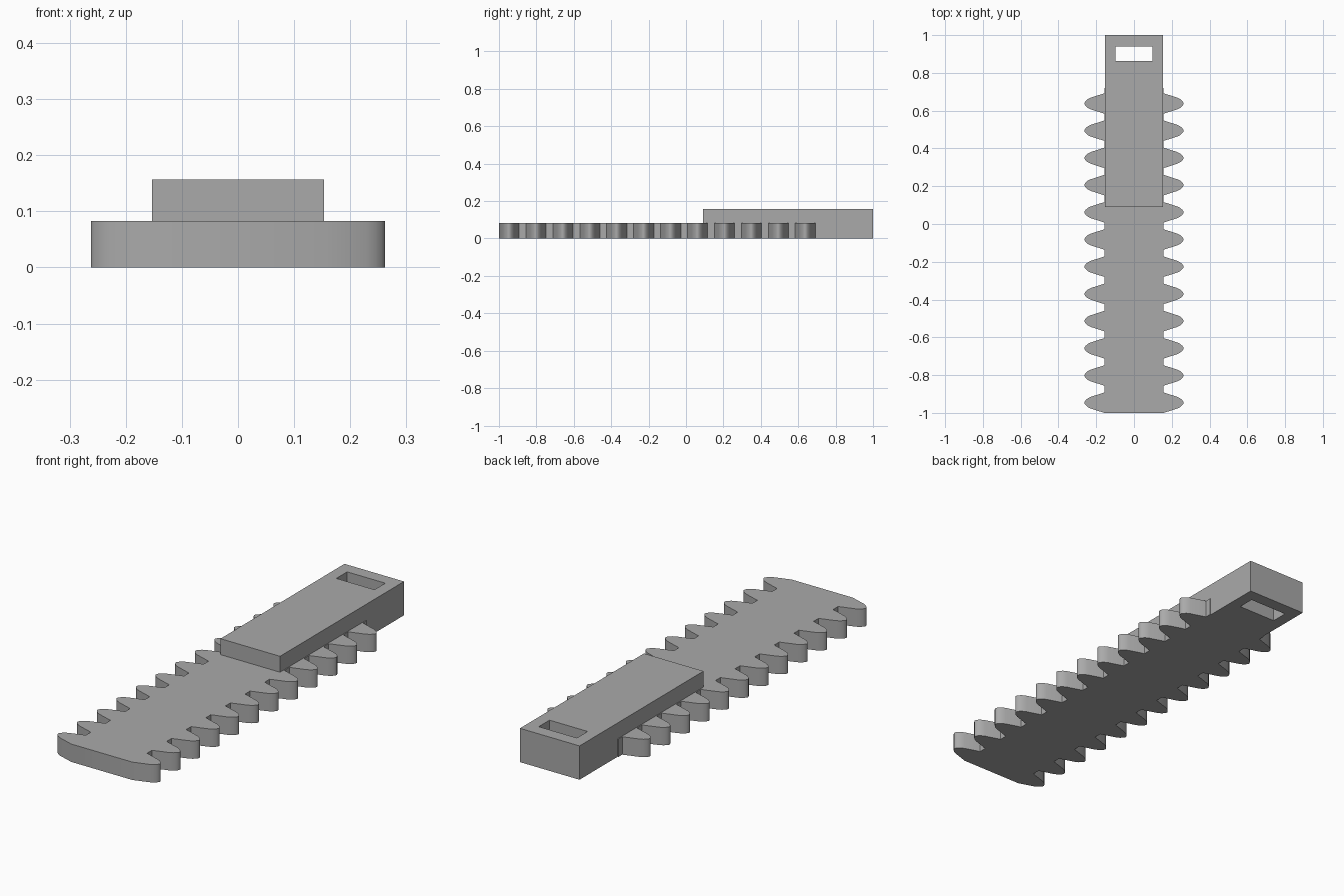
import bpy, bmesh
from mathutils import Matrix

if "Cube" in bpy.data.objects:
    bpy.data.objects.remove(bpy.data.objects["Cube"], do_unlink=True)

RACK_TOP, HANDLE_TOP = 0.083, 0.157
ROOT, HALF = 0.157, 0.153        # half widths of rack body and handle
RACK_END = 0.72
TEETH, FIRST, PITCH = 12, -0.946, 0.144

grey = bpy.data.materials.new("plain_grey")
grey.use_nodes = True
colour = (0.4, 0.4, 0.4, 1)
grey.diffuse_color = colour
grey.node_tree.nodes["Principled BSDF"].inputs["Base Color"].default_value = colour


def prism(name, outline, depth):
    """Solid made by extruding a closed outline of 3D points along a vector."""
    bm = bmesh.new()
    face = bm.faces.new([bm.verts.new(p) for p in outline])
    new = bmesh.ops.extrude_face_region(bm, geom=[face], use_keep_orig=True)["geom"]
    verts = [v for v in new if isinstance(v, bmesh.types.BMVert)]
    bmesh.ops.translate(bm, verts=verts, vec=depth)
    bmesh.ops.recalc_face_normals(bm, faces=bm.faces)
    mesh = bpy.data.meshes.new(name)
    bm.to_mesh(mesh)
    bm.free()
    mesh.materials.append(grey)
    obj = bpy.data.objects.new(name, mesh)
    bpy.context.collection.objects.link(obj)
    return obj


# Half tooth from root to tip: sloped flank, then a rounded nose
flank = [(ROOT, 0.054), (0.229, 0.031), (0.245, 0.023), (0.256, 0.013), (0.262, 0.004)]
tooth = [(x, -y) for x, y in flank] + flank[::-1]

# Toothed rack: one side of the outline, mirrored to the other
side = [(x, FIRST + i * PITCH + y) for i in range(TEETH) for x, y in tooth]
side.append((ROOT, RACK_END))
outline = side + [(-x, y) for x, y in reversed(side)]
rack = prism("toothed_rack", [(x, y, 0) for x, y in outline], (0, 0, RACK_TOP))

# Handle: rests on the rack and drops to the base behind it
profile = [(0.09, RACK_TOP), (RACK_END, RACK_TOP), (RACK_END, 0),
           (1, 0), (1, HANDLE_TOP), (0.09, HANDLE_TOP)]
handle = prism("handle", [(-HALF, y, z) for y, z in profile], (2 * HALF, 0, 0))

# Slot cut through the handle end
slot = [(-0.098, 0.862), (0.098, 0.862), (0.098, 0.941), (-0.098, 0.941)]
cutter = prism("slot_cutter", [(x, y, -0.1) for x, y in slot], (0, 0, 0.4))
cutter.hide_render = True
cutter.hide_set(True)
cut = handle.modifiers.new("slot", 'BOOLEAN')
cut.operation = 'DIFFERENCE'
cut.solver = 'EXACT'
cut.object = cutter

# Soft shading on the tooth noses, sharp edges elsewhere
bpy.ops.object.select_all(action='DESELECT')
rack.select_set(True)
bpy.context.view_layer.objects.active = rack
bpy.ops.object.shade_smooth_by_angle(angle=0.6)
